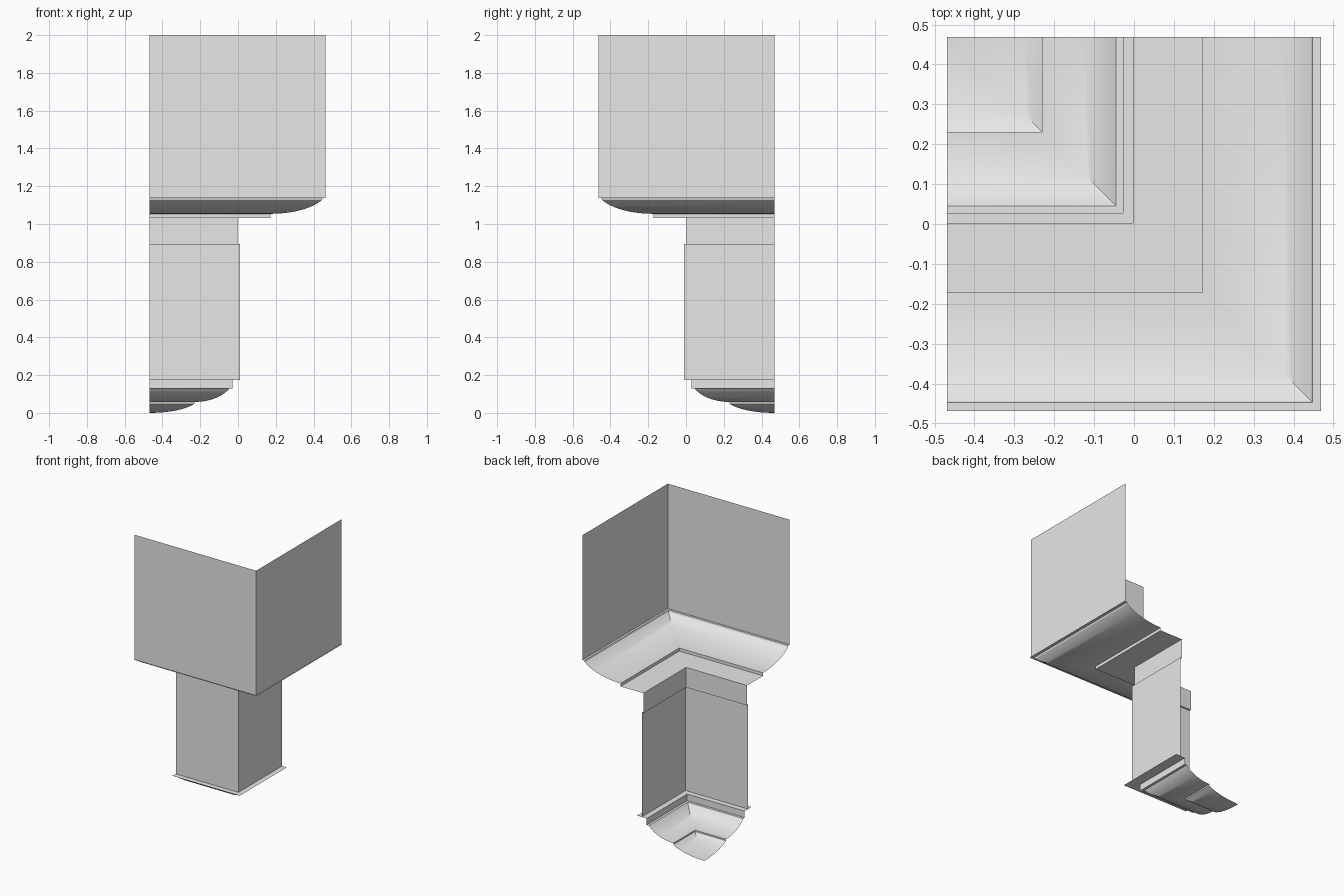
import bpy, bmesh, math

cube = bpy.data.objects.get("Cube")
if cube:
    bpy.data.objects.remove(cube, do_unlink=True)

EDGE = 0.4685  # half width of the whole corner piece

# Single plain grey
grey = bpy.data.materials.new("light grey")
grey.use_nodes = True
grey.diffuse_color = (0.8, 0.8, 0.8, 1)
grey.node_tree.nodes["Principled BSDF"].inputs["Base Color"].default_value = (0.8, 0.8, 0.8, 1)


def bowl(outer, inner, sweep=math.radians(65), steps=12):
    """Curved moulding profile, steep at the outer point and level at the inner one."""
    (xo, zo), (xi, zi) = outer, inner
    pts = []
    for i in range(steps + 1):
        t = sweep * (1 - i / steps)
        pts.append((xi + (xo - xi) * math.sin(t) / math.sin(sweep),
                    zi + (zo - zi) * (1 - math.cos(t)) / (1 - math.cos(sweep))))
    return pts


def corner_sheet(name, profile):
    """Run an (offset, height) profile along the front and side with a mitred corner."""
    bm = bmesh.new()
    rows = [[bm.verts.new(p) for p in ((-EDGE, -w, z), (w, -w, z), (w, EDGE, z))]
            for w, z in profile]
    for upper, lower in zip(rows, rows[1:]):
        for k in range(2):
            bm.faces.new((upper[k], lower[k], lower[k + 1], upper[k + 1]))
    bmesh.ops.remove_doubles(bm, verts=bm.verts, dist=0.0001)
    mesh = bpy.data.meshes.new(name)
    bm.to_mesh(mesh)
    bm.free()
    mesh.materials.append(grey)
    obj = bpy.data.objects.new(name, mesh)
    bpy.context.collection.objects.link(obj)
    bpy.ops.object.select_all(action="DESELECT")
    obj.select_set(True)
    bpy.context.view_layer.objects.active = obj
    bpy.ops.object.shade_smooth_by_angle(angle=math.radians(30))


# Tall upper casing
corner_sheet("upper_casing", [(0.463, 2.0), (0.463, 1.138)])

# Moulding under the casing: thin rim, curve, step and flat soffit
corner_sheet("upper_moulding",
             [(EDGE, 1.138), (0.448, 1.138)]
             + bowl((0.445, 1.128), (0.172, 1.054))
             + [(0.172, 1.033), (-0.002, 1.033)])

# Narrow neck with the ledge above the shaft
corner_sheet("neck", [(-0.002, 1.033), (-0.002, 0.895), (0.01, 0.895)])

# Shaft
corner_sheet("shaft", [(0.01, 0.895), (0.01, 0.175)])

# Base flange, collar and two-stage curved pendant ending in a point
corner_sheet("lower_pendant",
             [(0.046, 0.175), (-0.028, 0.175), (-0.028, 0.13)]
             + bowl((-0.045, 0.13), (-0.231, 0.058))
             + bowl((-0.231, 0.048), (-EDGE, 0.0)))
